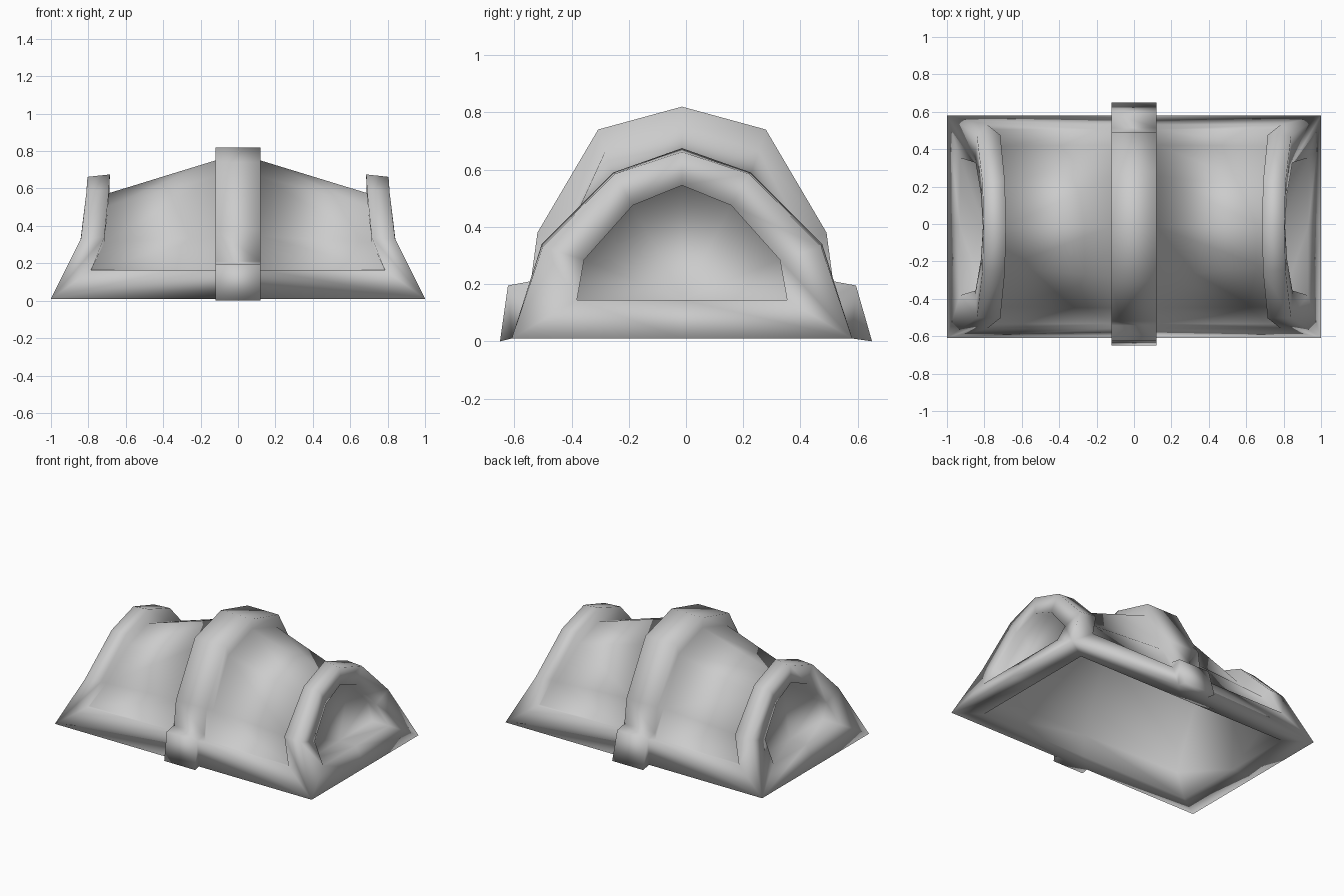
import bpy, bmesh

cube = bpy.data.objects.get("Cube")
if cube:
    bpy.data.objects.remove(cube, do_unlink=True)

grey = bpy.data.materials.new("plain_grey")
grey.use_nodes = True
GREY = (0.6, 0.6, 0.6, 1)
grey.diffuse_color = GREY
grey.node_tree.nodes["Principled BSDF"].inputs["Base Color"].default_value = GREY

SHIFT = -0.014  # the arches sit slightly forward of centre
W = 0.12        # half width of the strap


def arch(half):
    """Mirror a half arch (base to crown) across y."""
    return [(x, -y, z) for x, y, z in half] + [p for p in reversed(half[:-1])]


def flip(loop):
    return [(-x, y, z) for x, y, z in loop]


def same(loop):
    return loop


def base_row(loop):
    """Both feet of an arch and the point midway between them."""
    x, y, z = loop[0]
    return [loop[0], (x, 0, z), loop[-1]]


def face(bm, points):
    bm.faces.new([bm.verts.new(p) for p in points])


def bridge(bm, a, b):
    """Quads between two open loops of equal length."""
    for i in range(len(a) - 1):
        face(bm, [a[i], a[i + 1], b[i + 1], b[i]])


def fill_arch(bm, loop):
    """Close an arch with two matching halves."""
    crown = len(loop) // 2
    middle = base_row(loop)[1]
    face(bm, loop[:crown + 1] + [middle])
    face(bm, loop[crown:] + [middle])


# Arches from the recessed end panel inward to the strap
recess = arch([(.80, .367, .145), (.78, .342, .285), (.75, .172, .475), (.745, 0, .545)])
opening = arch([(.93, .367, .145), (.847, .342, .285), (.818, .172, .475), (.808, 0, .545)])
rim_out = arch([(1, .595, .01), (.84, .487, .33), (.81, .235, .585), (.805, 0, .662)])
rim_in = arch([(.785, .545, .165), (.715, .49, .34), (.69, .24, .59), (.685, 0, .675)])
vault_end = arch([(.785, .52, .165), (.715, .43, .31), (.69, .215, .505), (.69, 0, .575)])
vault_mid = arch([(W, .52, .165), (W, .435, .345), (W, .268, .665), (W, 0, .75)])
strap = arch([(W, .65, 0), (W, .608, .195), (W, .528, .21),
              (W, .505, .38), (W, .293, .74), (W, 0, .82)])
rings = [recess, opening, rim_out, rim_in, vault_end, vault_mid, strap[2:-2]]

# Base strip where it meets the strap
strip_low = [(W, -.595, .01), (W, .595, .01)]
strip_high = [(W, -.545, .165), (W, .545, .165)]

# Hollow inside, following the vault
inner_end = arch([(.83, .48, .01), (.75, .455, .16), (.695, .395, .30),
                  (.67, .195, .475), (.67, 0, .54)])
inner_mid = arch([(0, .48, .01), (0, .475, .165), (0, .41, .34),
                  (0, .25, .64), (0, 0, .72)])

bm = bmesh.new()
for side in (same, flip):
    loops = [side(r) for r in rings]
    for a, b in zip(loops, loops[1:]):
        bridge(bm, a, b)
    rec, opn, out, rim, end, mid = loops[:6]
    inner, foot = side(inner_end), side(strap)
    low, high = side(strip_low), side(strip_high)

    # End panel, its sill, the end base strip and the lip below
    fill_arch(bm, rec)
    rows = [base_row(loop) for loop in (rec, opn, out, inner)]
    for a, b in zip(rows, rows[1:]):
        bridge(bm, a, b)

    # Long base strips, ledges and the sides of the strap feet
    for k, toe, knee in ((0, 1, 2), (-1, -2, -3)):
        face(bm, [out[k], rim[k], high[k], low[k]])
        face(bm, [rim[k], end[k], mid[k], high[k]])
        face(bm, [foot[k], foot[toe], foot[knee], mid[k], high[k], low[k]])

    # Inside of the lid
    bridge(bm, inner, inner_mid)
    fill_arch(bm, inner)

# Outer face of the strap, the soles of its feet and the long lips
bridge(bm, strap, flip(strap))
for k in (0, -1):
    half = [strap[k], strip_low[k], rim_out[k], inner_end[k]]
    sole, low, corner, lip = half
    f_sole, f_low, f_corner, f_lip = flip(half)
    face(bm, [sole, f_sole, f_low, low])
    face(bm, [corner, low, f_low, f_corner, f_lip, inner_mid[k], lip])

bmesh.ops.remove_doubles(bm, verts=bm.verts, dist=0.0005)
bmesh.ops.recalc_face_normals(bm, faces=bm.faces)
for f in bm.faces:
    f.smooth = True
for v in bm.verts:
    if v.co.z > 0.005:
        v.co.y += SHIFT

mesh = bpy.data.meshes.new("strapped_lid")
bm.to_mesh(mesh)
bm.free()
mesh.materials.append(grey)
bpy.context.collection.objects.link(bpy.data.objects.new("strapped_lid", mesh))
